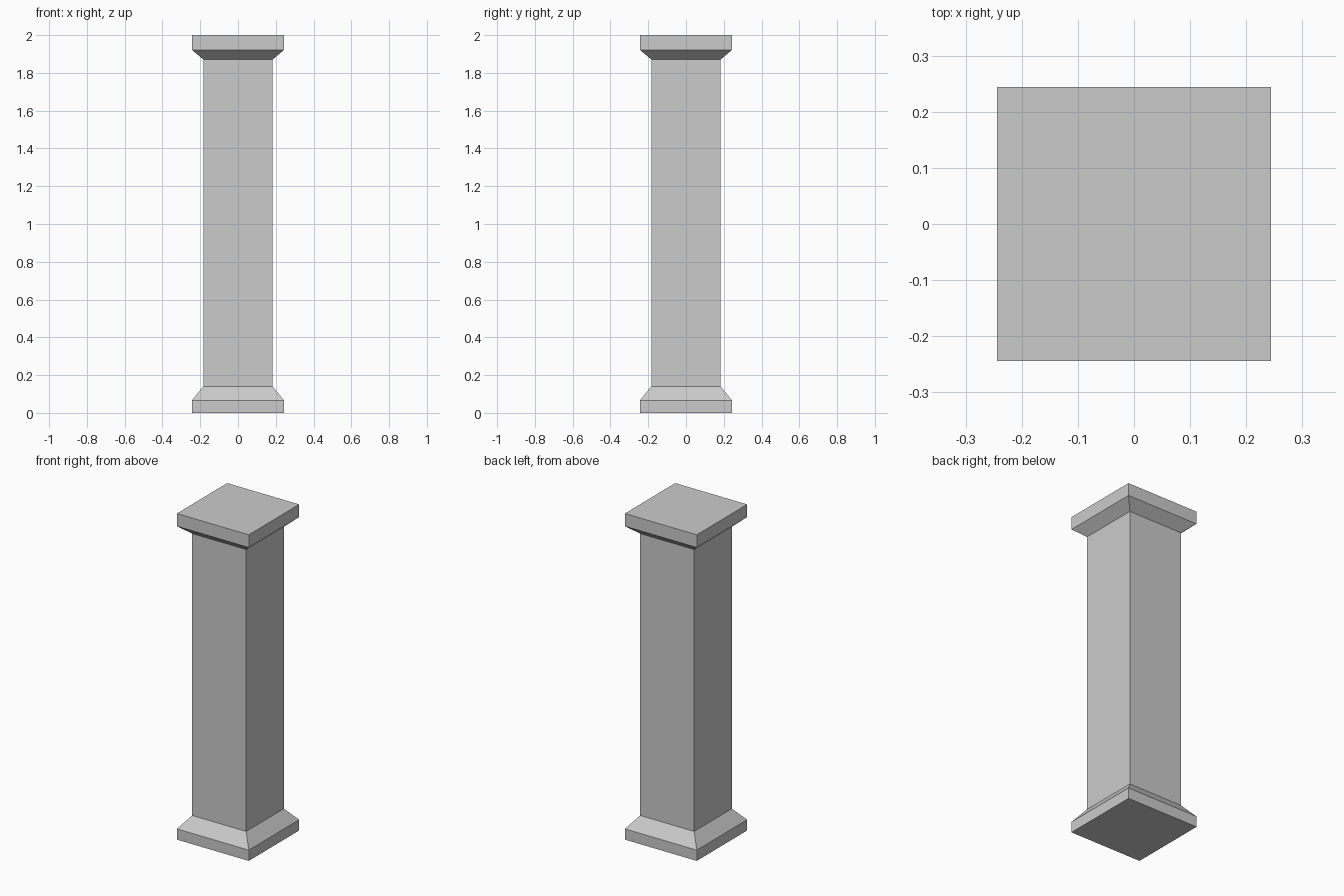
import bpy, bmesh

if "Cube" in bpy.data.objects:
    bpy.data.objects.remove(bpy.data.objects["Cube"])

# Square sections of the pillar from bottom to top: (half width, height)
PROFILE = [
    (0.244, 0.0), (0.244, 0.066),    # base plinth
    (0.183, 0.141),                  # base bevel, start of shaft
    (0.183, 1.87),                   # end of shaft
    (0.244, 1.922), (0.244, 2.0),    # capital bevel and slab
]

bm = bmesh.new()
rings = [[bm.verts.new((sx * h, sy * h, z))
          for sx, sy in ((-1, -1), (1, -1), (1, 1), (-1, 1))]
         for h, z in PROFILE]

# Side faces between neighbouring sections
for low, high in zip(rings, rings[1:]):
    for i in range(4):
        j = (i + 1) % 4
        bm.faces.new((low[i], low[j], high[j], high[i]))

# Bottom and top caps
bm.faces.new(rings[0][::-1])
bm.faces.new(rings[-1])

mesh = bpy.data.meshes.new("square_pillar")
bm.to_mesh(mesh)
bm.free()
bpy.context.collection.objects.link(bpy.data.objects.new("square_pillar", mesh))
